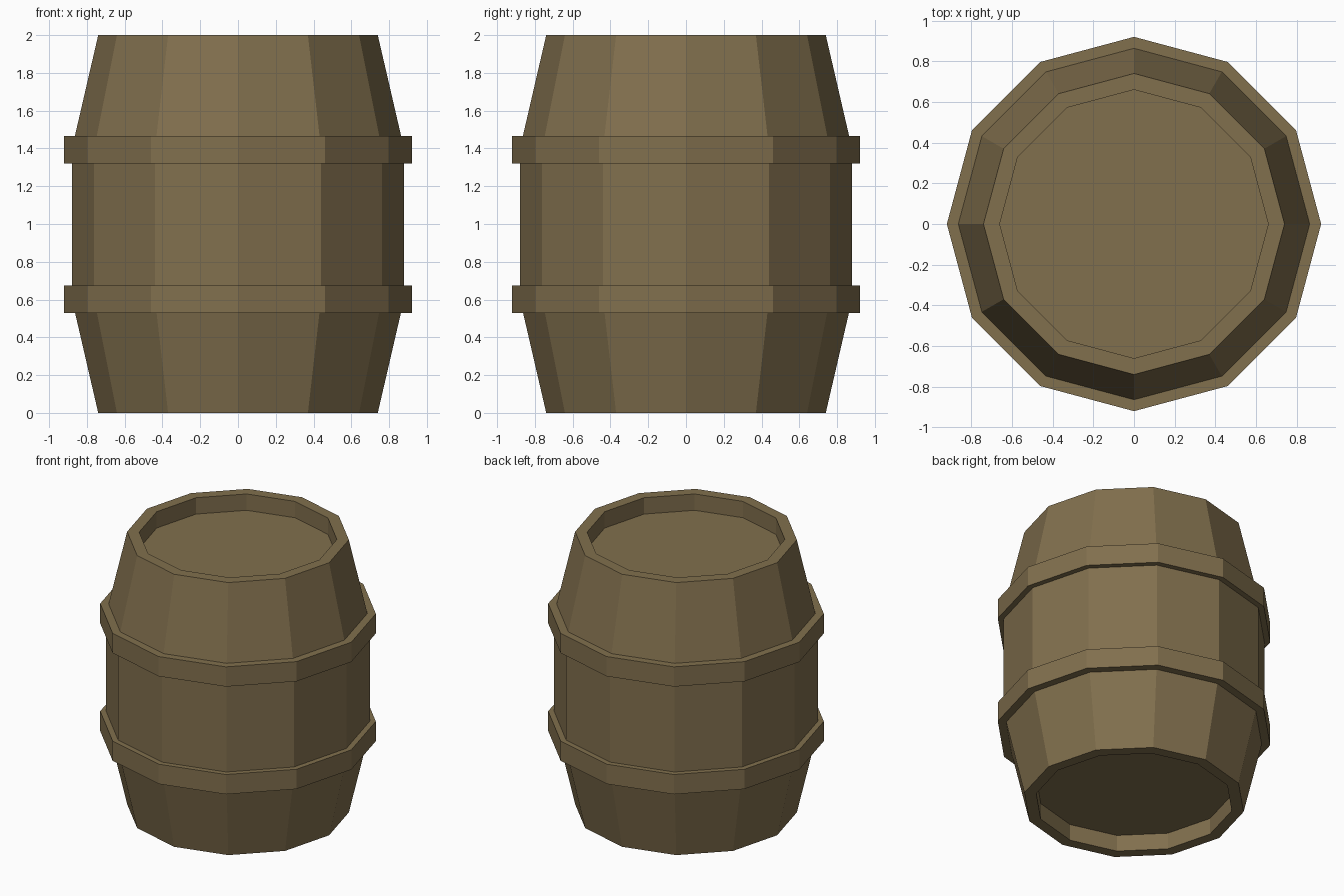
import bpy
import bmesh
from math import cos, sin, tau

if "Cube" in bpy.data.objects:
    bpy.data.objects.remove(bpy.data.objects["Cube"])

SIDES = 12

wood = bpy.data.materials.new("brown_wood")
wood.diffuse_color = (0.22, 0.16, 0.075, 1)
wood.use_nodes = True
wood.node_tree.nodes["Principled BSDF"].inputs["Base Color"].default_value = wood.diffuse_color


def lathe(name, profile, closed=False):
    """Spin (radius, z) points round z; open profiles get flat end caps."""
    bm = bmesh.new()
    rings = [[bm.verts.new((r * cos(tau * i / SIDES), r * sin(tau * i / SIDES), z))
              for i in range(SIDES)] for r, z in profile]
    pairs = list(zip(rings, rings[1:]))
    if closed:
        pairs.append((rings[-1], rings[0]))
    else:
        bm.faces.new(rings[0])
        bm.faces.new(rings[-1])
    for a, b in pairs:
        for i in range(SIDES):
            j = (i + 1) % SIDES
            bm.faces.new((a[i], a[j], b[j], b[i]))
    bmesh.ops.recalc_face_normals(bm, faces=bm.faces)
    mesh = bpy.data.meshes.new(name)
    bm.to_mesh(mesh)
    bm.free()
    mesh.materials.append(wood)
    obj = bpy.data.objects.new(name, mesh)
    bpy.context.collection.objects.link(obj)
    return obj


# Staved body: recessed lid, rim and belly, mirrored about mid-height
lower = [(0.66, 0.12), (0.66, 0.0), (0.74, 0.0), (0.88, 0.605)]
upper = [(r, 2 - z) for r, z in reversed(lower)]
lathe("barrel_body", lower + upper)

# Two hoops around the body
for name, z0, z1 in (("lower_hoop", 0.53, 0.675), ("upper_hoop", 1.32, 1.465)):
    lathe(name, [(0.84, z0), (0.92, z0), (0.92, z1), (0.84, z1)], closed=True)
